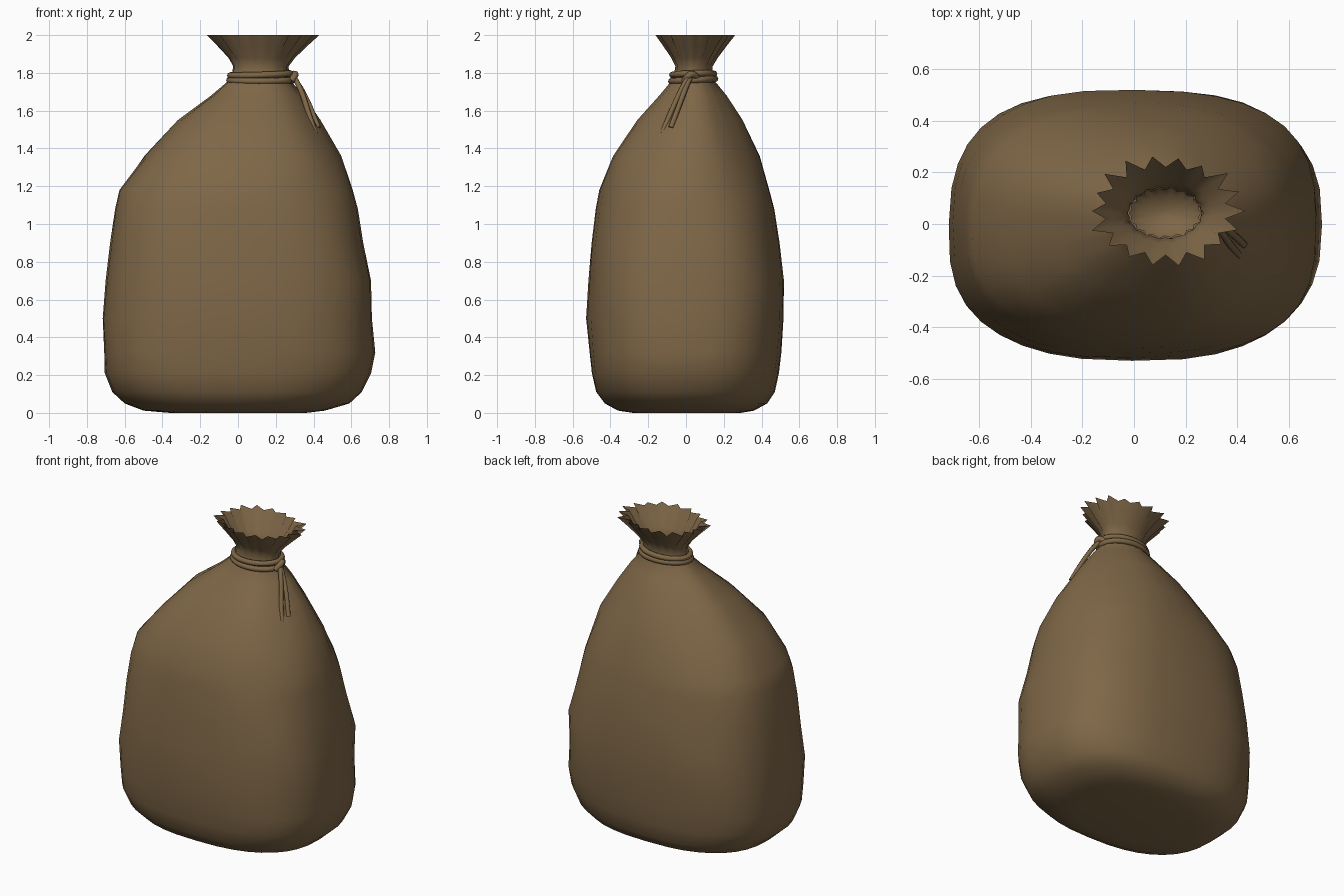
import bpy, bmesh, math, random
from mathutils import Vector

random.seed(4)
cube = bpy.data.objects.get("Cube")
if cube:
    bpy.data.objects.remove(cube)

SEG = 36


def material(name, rgb):
    m = bpy.data.materials.new(name)
    m.use_nodes = True
    m.diffuse_color = (*rgb, 1)
    m.node_tree.nodes["Principled BSDF"].inputs["Base Color"].default_value = (*rgb, 1)
    m.node_tree.nodes["Principled BSDF"].inputs["Roughness"].default_value = 0.9
    return m


burlap = material("brown burlap", (0.21, 0.135, 0.063))


def power(v, e):
    return math.copysign(abs(v) ** e, v)


def ring(bm, z, x0, x1, y0, y1, n, pleat, jitter):
    """One closed cross-section fitted to its side limits, with alternating pleats."""
    verts = []
    for i in range(SEG):
        t = math.tau * i / SEG
        k = 1 - pleat if i % 2 else 1 - pleat * 0.5 * jitter[i]
        # soft dents in the cloth and folds gathering below the tie
        if 0.15 < z < 1.3:
            k += 0.010 * math.sin(3 * t + 5 * z) * math.sin(4 * z + 2 * t)
        elif 1.3 < z < 1.75:
            k += 0.025 * math.sin(5 * t + 0.6) - 0.02
        x = (x0 + x1) / 2 + (x1 - x0) / 2 * k * power(math.cos(t), 2 / n)
        y = (y0 + y1) / 2 + (y1 - y0) / 2 * k * power(math.sin(t), 2 / n)
        verts.append(bm.verts.new((x, y, z)))
    return verts


def loft(name, rows, cap_first):
    bm = bmesh.new()
    jitter = [random.random() for _ in range(SEG)]
    rings = [ring(bm, *r, jitter) for r in rows]
    for a, b in zip(rings, rings[1:]):
        for i in range(SEG):
            j = (i + 1) % SEG
            bm.faces.new((a[i], a[j], b[j], b[i]))
    if cap_first:
        bm.faces.new(rings[0][::-1])
    for f in bm.faces:
        f.smooth = True
    me = bpy.data.meshes.new(name)
    bm.to_mesh(me)
    bm.free()
    ob = bpy.data.objects.new(name, me)
    me.materials.append(burlap)
    bpy.context.collection.objects.link(ob)
    return ob


# Sack body: height, left/right limits, front/back limits, squareness, pleat depth
body = [
    (0.00, -0.36, 0.36, -0.28, 0.29, 2.3, 0),
    (0.012, -0.50, 0.46, -0.36, 0.36, 2.4, 0),
    (0.05, -0.60, 0.59, -0.43, 0.43, 2.5, 0),
    (0.11, -0.665, 0.655, -0.475, 0.47, 2.6, 0),
    (0.21, -0.71, 0.70, -0.50, 0.49, 2.7, 0),
    (0.32, -0.715, 0.72, -0.51, 0.505, 2.7, 0),
    (0.50, -0.72, 0.705, -0.525, 0.52, 2.7, 0),
    (0.70, -0.70, 0.705, -0.515, 0.52, 2.7, 0),
    (0.90, -0.68, 0.66, -0.50, 0.495, 2.6, 0),
    (1.08, -0.655, 0.63, -0.475, 0.47, 2.5, 0),
    (1.18, -0.63, 0.605, -0.455, 0.445, 2.4, 0),
    (1.36, -0.51, 0.55, -0.40, 0.39, 2.3, 0),
    (1.55, -0.335, 0.44, -0.27, 0.305, 2.1, 0.02),
    (1.68, -0.155, 0.35, -0.15, 0.22, 2, 0.04),
    (1.77, -0.04, 0.27, -0.07, 0.145, 2, 0.05),
]
# Gathered neck flaring into the frilled mouth
mouth = [
    (1.77, -0.04, 0.27, -0.07, 0.145, 2, 0.05),
    (1.835, -0.03, 0.27, -0.06, 0.145, 2, 0.08),
    (1.88, -0.06, 0.305, -0.085, 0.175, 2, 0.13),
    (1.94, -0.125, 0.37, -0.13, 0.225, 2, 0.19),
    (2.00, -0.195, 0.44, -0.18, 0.28, 2, 0.26),
]
loft("sack_body", body + mouth[1:], True)
# Cloth bunched shut inside the neck
loft("neck_lining", [(1.79, 0.11, 0.13, 0.03, 0.05, 2, 0),
                     (1.81, 0.02, 0.22, -0.03, 0.11, 2, 0),
                     (1.845, -0.03, 0.27, -0.06, 0.145, 2, 0.13)], True)


def rope(name, points, radius, closed=False):
    cu = bpy.data.curves.new(name, "CURVE")
    cu.dimensions = "3D"
    cu.bevel_depth = radius
    cu.bevel_resolution = 2
    cu.resolution_u = 4
    cu.use_fill_caps = True
    sp = cu.splines.new("NURBS")
    sp.points.add(len(points) - 1)
    for p, co in zip(sp.points, points):
        p.co = (*co, 1)
    sp.order_u = 3
    sp.use_cyclic_u = closed
    sp.use_endpoint_u = not closed
    cu.materials.append(burlap)
    ob = bpy.data.objects.new(name, cu)
    bpy.context.collection.objects.link(ob)


# Two turns of cord around the neck
for k, (z, grow) in enumerate([(1.762, 0.005), (1.792, 0.0)]):
    loop = []
    for i in range(24):
        t = math.tau * i / 24
        loop.append((0.118 + (0.160 + grow) * math.cos(t),
                     0.038 + (0.112 + grow) * math.sin(t),
                     z + 0.006 * math.sin(t + k)))
    rope("cord_loop_%d" % (k + 1), loop, 0.017, True)

# Knot and two hanging ends
rope("cord_knot", [(0.27, 0.06, 1.77), (0.30, 0.04, 1.80), (0.305, 0.01, 1.785),
                   (0.28, -0.01, 1.755)], 0.018)
rope("cord_end_long", [(0.28, 0.03, 1.80), (0.31, 0.0, 1.76), (0.345, -0.04, 1.68),
                       (0.375, -0.085, 1.58), (0.41, -0.125, 1.48)], 0.014)
rope("cord_end_short", [(0.28, 0.03, 1.79), (0.315, 0.01, 1.75), (0.36, -0.02, 1.67),
                        (0.395, -0.05, 1.59), (0.425, -0.08, 1.51)], 0.014)
